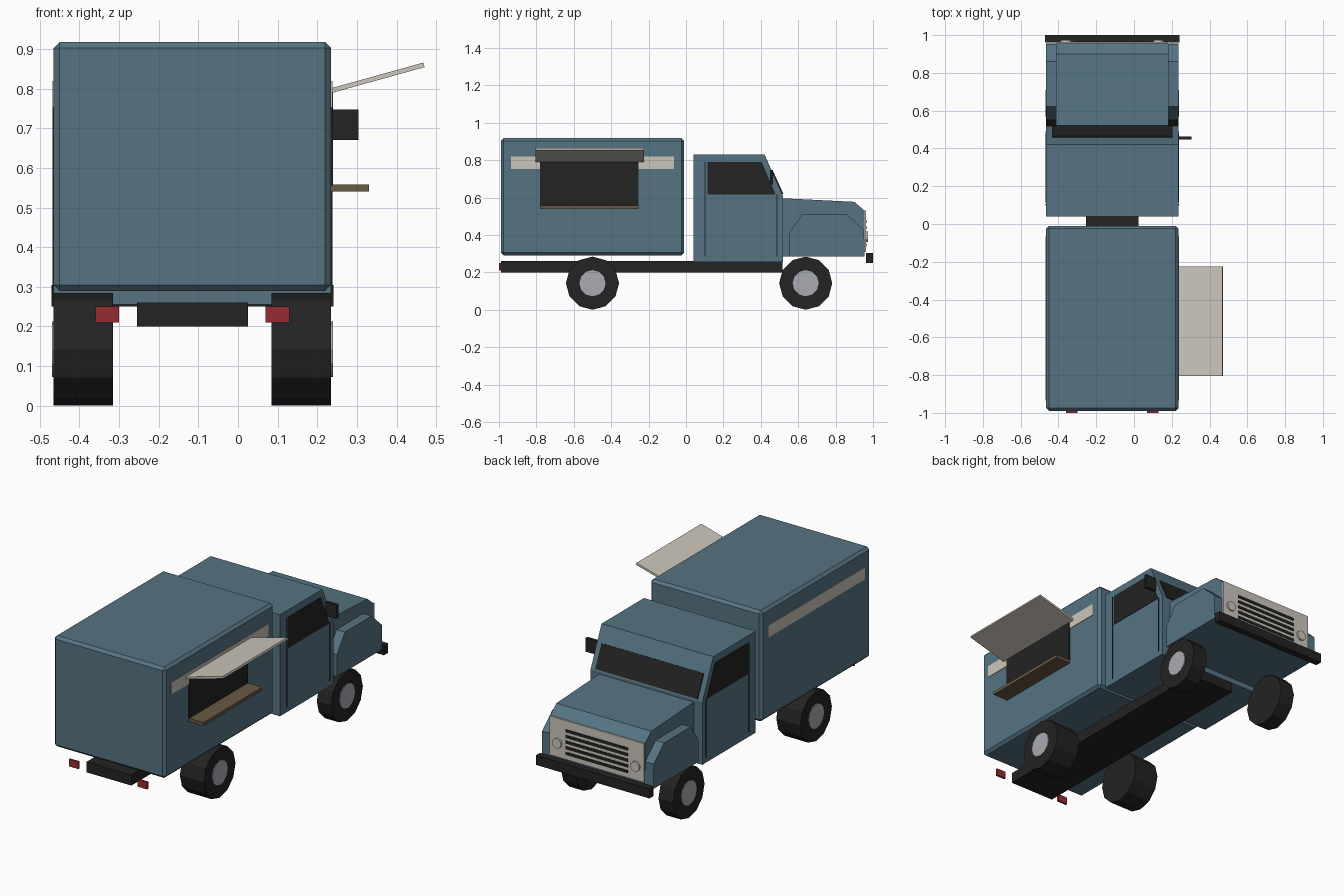
import bpy, bmesh, math
from mathutils import Matrix, Vector

old = bpy.data.objects.get("Cube")
if old:
    bpy.data.objects.remove(old, do_unlink=True)

CX = -0.115          # truck centre line
HALF = 0.35          # half width of the body
RIGHT, LEFT = CX - HALF, CX + HALF


def material(name, rgb):
    m = bpy.data.materials.new(name)
    m.use_nodes = True
    m.diffuse_color = (*rgb, 1)
    bsdf = next(n for n in m.node_tree.nodes if n.type == 'BSDF_PRINCIPLED')
    bsdf.inputs["Base Color"].default_value = (*rgb, 1)
    return m


BLUE = material("body_blue", (0.093, 0.174, 0.225))
CREAM = material("cream", (0.60, 0.56, 0.50))
BLACK = material("black", (0.017, 0.017, 0.017))
SILVER = material("hub_silver", (0.40, 0.41, 0.45))
RED = material("lamp_red", (0.31, 0.025, 0.03))
WOOD = material("shelf_wood", (0.14, 0.10, 0.06))


def finish(name, bm, mat):
    bmesh.ops.recalc_face_normals(bm, faces=bm.faces)
    me = bpy.data.meshes.new(name)
    bm.to_mesh(me)
    bm.free()
    me.materials.append(mat)
    ob = bpy.data.objects.new(name, me)
    bpy.context.scene.collection.objects.link(ob)
    return ob


def box(name, mat, x, y, z, bevel=0):
    """Box from (min, max) pairs."""
    bm = bmesh.new()
    bmesh.ops.create_cube(bm, size=1)
    for v in bm.verts:
        for i, (a, b) in enumerate((x, y, z)):
            v.co[i] = (a + b) / 2 + v.co[i] * (b - a)
    if bevel:
        bmesh.ops.bevel(bm, geom=bm.edges[:], offset=bevel, segments=1, affect='EDGES')
    return finish(name, bm, mat)


def extrude(name, mat, profile, x0, x1):
    """Side profile of (y, z) points, extruded across x."""
    bm = bmesh.new()
    face = bm.faces.new([bm.verts.new((x0, y, z)) for y, z in profile])
    geo = bmesh.ops.extrude_face_region(bm, geom=[face])["geom"]
    for v in geo:
        if isinstance(v, bmesh.types.BMVert):
            v.co.x = x1
    return finish(name, bm, mat)


def cylinder(name, mat, centre, radius, depth, axis, sides=12):
    bm = bmesh.new()
    bmesh.ops.create_cone(bm, cap_ends=True, segments=sides, radius1=radius,
                          radius2=radius, depth=depth)
    turn = Matrix.Rotation(math.pi / 2, 4, axis)
    bmesh.ops.transform(bm, matrix=Matrix.Translation(centre) @ turn, verts=bm.verts)
    return finish(name, bm, mat)


# Chassis and cargo box
box("chassis", BLACK, (CX - 0.14, CX + 0.14), (-0.99, 0.515), (0.2, 0.26))
box("cargo_box", BLUE, (RIGHT, LEFT), (-0.99, -0.01), (0.29, 0.918), 0.015)

# Cab with sloping front
cab = [(0.04, 0.255), (0.04, 0.83), (0.42, 0.83), (0.518, 0.61), (0.518, 0.255)]
extrude("cab", BLUE, cab, RIGHT, LEFT)


# Windshield plate lying on the slope
def slope(t, out):
    a, b = Vector(cab[2]), Vector(cab[3])
    normal = Vector((a.y - b.y, b.x - a.x)).normalized()
    return tuple(a.lerp(b, t) + normal * out)


extrude("windshield", BLACK, [slope(0.4, -0.002), slope(0.4, 0.006),
                              slope(0.97, 0.006), slope(0.97, -0.002)],
        CX - 0.32, CX + 0.32)

# Hood
hood = [(0.5, 0.285), (0.5, 0.597), (0.9, 0.577), (0.955, 0.53), (0.955, 0.285)]
extrude("hood", BLUE, hood, CX - 0.297, CX + 0.297)

# Parts on both sides
window = [(0.115, 0.615), (0.115, 0.79), (0.405, 0.79), (0.48, 0.615)]
fender = [(0.55, 0.285), (0.55, 0.41), (0.622, 0.51), (0.86, 0.51),
          (0.952, 0.425), (0.955, 0.285)]
for s, side in ((1, "left"), (-1, "right")):
    def span(a, b):
        return tuple(sorted((CX + s * a, CX + s * b)))

    skin = span(HALF - 0.002, HALF + 0.003)
    extrude("side_window_" + side, BLACK, window, *skin)
    extrude("fender_" + side, BLUE, fender, *span(0.29, HALF))
    box("stripe_" + side, CREAM, skin, (-0.935, -0.065), (0.752, 0.82))
    for place, y, top in (("rear", 0.102, 0.79), ("front", 0.486, 0.615)):
        box(f"door_seam_{place}_{side}", BLACK, skin, (y - 0.003, y + 0.003), (0.285, top))
    box("tail_light_" + side, RED, span(0.185, 0.245), (-1.0, -0.988), (0.21, 0.25))
    cylinder("headlight_" + side, CREAM, (CX + s * 0.245, 0.967, 0.39), 0.028, 0.012, 'X')
    # Wide rear wheels, narrow front wheels
    for place, y, width in (("rear", -0.5, 0.15), ("front", 0.64, 0.09)):
        cylinder(f"{place}_tire_{side}", BLACK,
                 (CX + s * (HALF - width / 2), y, 0.142), 0.142, width, 'Y')
        cylinder(f"{place}_hub_{side}", SILVER,
                 (CX + s * HALF, y, 0.142), 0.07, 0.009, 'Y')

# Grille and bumper
box("grille", CREAM, (CX - 0.295, CX + 0.295), (0.95, 0.963), (0.31, 0.53))
for i in range(5):
    z = 0.345 + i * 0.032
    box(f"grille_slot_{i + 1}", BLACK, (CX - 0.195, CX + 0.195), (0.96, 0.966),
        (z - 0.008, z + 0.008))
box("bumper", BLACK, (CX - 0.356, CX + 0.356), (0.962, 1.0), (0.25, 0.304))

# Serving side: hatch, shelf, awning and mirror
box("serving_hatch", BLACK, (LEFT - 0.002, LEFT + 0.005), (-0.78, -0.255), (0.555, 0.79))
box("serving_shelf", WOOD, (LEFT, 0.33), (-0.78, -0.255), (0.54, 0.558))
awning = box("awning", CREAM, (0, 0.243), (-0.805, -0.225), (-0.006, 0.006))
awning.rotation_euler.y = -math.radians(15.5)
awning.location = (LEFT, 0, 0.795)
box("side_mirror", BLACK, (LEFT, 0.304), (0.448, 0.464), (0.67, 0.748))
